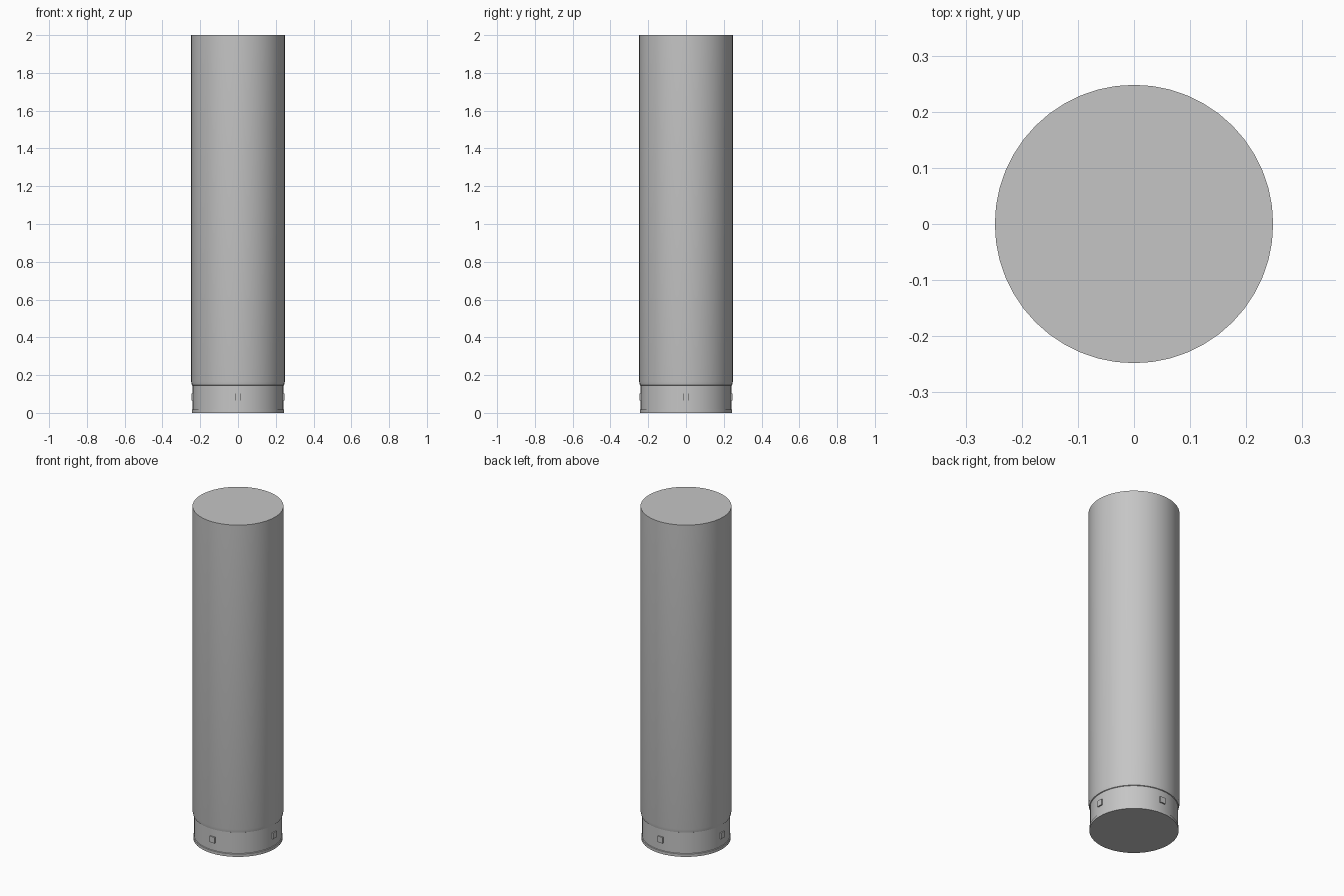
import bpy
import bmesh
from math import cos, sin, pi, radians
from mathutils import Matrix

if "Cube" in bpy.data.objects:
    bpy.data.objects.remove(bpy.data.objects["Cube"], do_unlink=True)

SIDES = 48
grey = bpy.data.materials.new("plain_grey")
grey.use_nodes = True
color = (0.56, 0.56, 0.56, 1)
grey.diffuse_color = color
grey.node_tree.nodes["Principled BSDF"].inputs["Base Color"].default_value = color


def add_object(name, bm):
    bmesh.ops.recalc_face_normals(bm, faces=bm.faces)
    mesh = bpy.data.meshes.new(name)
    bm.to_mesh(mesh)
    bm.free()
    mesh.materials.append(grey)
    obj = bpy.data.objects.new(name, mesh)
    bpy.context.collection.objects.link(obj)
    return obj


def lathe(name, profile):
    """Closed turned solid from (radius, height) points, bottom to top."""
    bm = bmesh.new()
    rings = [[bm.verts.new((r * cos(2 * pi * i / SIDES), r * sin(2 * pi * i / SIDES), z))
              for i in range(SIDES)] for r, z in profile]
    for low, high in zip(rings, rings[1:]):
        for i in range(SIDES):
            j = (i + 1) % SIDES
            bm.faces.new((low[i], low[j], high[j], high[i]))
    bm.faces.new(rings[0])
    bm.faces.new(rings[-1])
    obj = add_object(name, bm)
    bpy.ops.object.select_all(action="DESELECT")
    obj.select_set(True)
    bpy.context.view_layer.objects.active = obj
    bpy.ops.object.shade_smooth_by_angle(angle=radians(30))


# Tall column with a recessed collar and a thin foot lip
lathe("column", [(0.244, 0), (0.244, 0.017), (0.24, 0.019), (0.24, 0.145),
                 (0.244, 0.147), (0.248, 0.167), (0.248, 2)])

# Small locking tabs around the collar
for name, turn in (("right_tab", 180), ("front_tab", 270), ("left_tab", 0), ("back_tab", 90)):
    bm = bmesh.new()
    place = (Matrix.Rotation(radians(turn), 4, "Z") @ Matrix.Translation((0.239, 0, 0.084))
             @ Matrix.Diagonal((0.016, 0.034, 0.036, 1)))
    bmesh.ops.create_cube(bm, size=1, matrix=place)
    add_object(name, bm)
